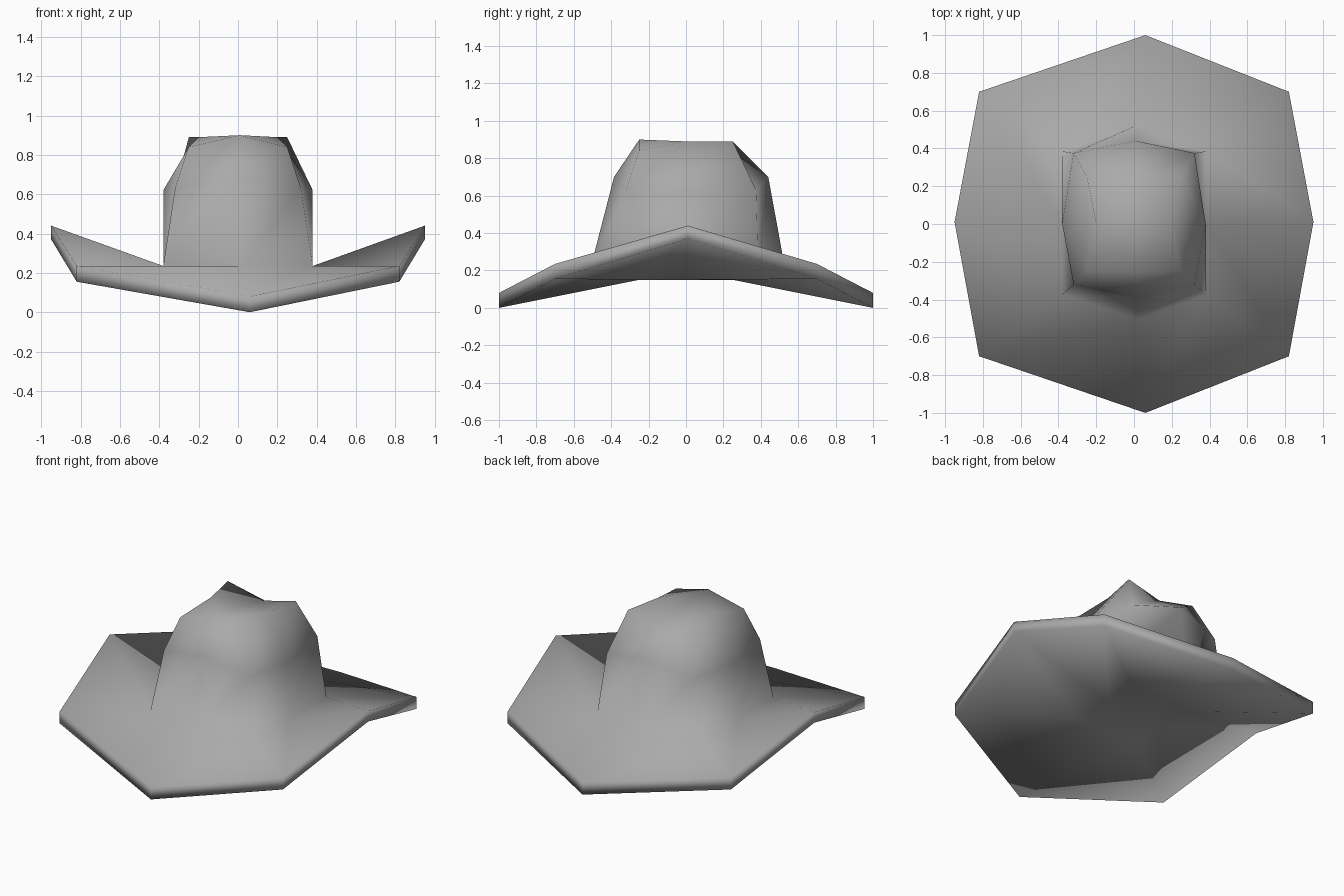
import bpy
import bmesh

cube = bpy.data.objects.get("Cube")
if cube:
    bpy.data.objects.remove(cube)

felt = bpy.data.materials.new("grey_felt")
felt.use_nodes = True
colour = (0.40, 0.40, 0.40, 1)
felt.diffuse_color = colour
felt.node_tree.nodes["Principled BSDF"].inputs["Base Color"].default_value = colour

bm = bmesh.new()


def ring(front, front_corner, side, back_corner, back):
    """Eight-point ring: the +x half is given, the -x half is mirrored."""
    half = [front_corner, side, back_corner]
    mirrored = [(-x, y, z) for x, y, z in reversed(half)]
    return [bm.verts.new(p) for p in [front, *half, back, *mirrored]]


def bridge(lower, upper):
    for i in range(8):
        j = (i + 1) % 8
        bm.faces.new((lower[i], lower[j], upper[j], upper[i]))


def cap(loop, centre, flip=False):
    """Close a ring with four quads around a centre point."""
    mid = bm.verts.new(centre)
    for i in range(0, 8, 2):
        quad = [loop[i], loop[i + 1], loop[(i + 2) % 8], mid]
        # start each quad at a front, side or back point
        bm.faces.new(quad[::-1] if flip else quad)


# underside, brim edge
inner = ring((0, -.25, .15), (.23, -.25, .15), (.2, 0, .15), (.23, .25, .15), (0, .25, .15))
rim_low = ring((.06, -1, 0), (.82, -.7, .155), (.95, .01, .37), (.82, .7, .155), (.06, 1, 0))
rim_top = ring((.06, -1, .08), (.82, -.7, .235), (.95, .01, .44), (.82, .7, .235), (.06, 1, .08))

# crown: base, shoulder, creased top
base = ring((.02, -.505, .235), (.38, -.375, .235), (.38, 0, .235), (.38, .385, .235), (.02, .525, .235))
shoulder = ring((.01, -.385, .7), (.32, -.32, .63), (.38, 0, .62), (.32, .375, .63), (.01, .44, .7))
top = ring((.01, -.25, .9), (.25, -.25, .84), (.2, 0, .89), (.25, .25, .89), (.01, .25, .83))

loops = [inner, rim_low, rim_top, base, shoulder, top]
for lower, upper in zip(loops, loops[1:]):
    bridge(lower, upper)
cap(inner, (0, 0, .15), flip=True)
cap(top, (0, 0, .868))

bmesh.ops.recalc_face_normals(bm, faces=bm.faces)
for face in bm.faces:
    face.smooth = True

mesh = bpy.data.meshes.new("wide_brim_hat")
bm.to_mesh(mesh)
bm.free()
mesh.materials.append(felt)
hat = bpy.data.objects.new("wide_brim_hat", mesh)
bpy.context.collection.objects.link(hat)
